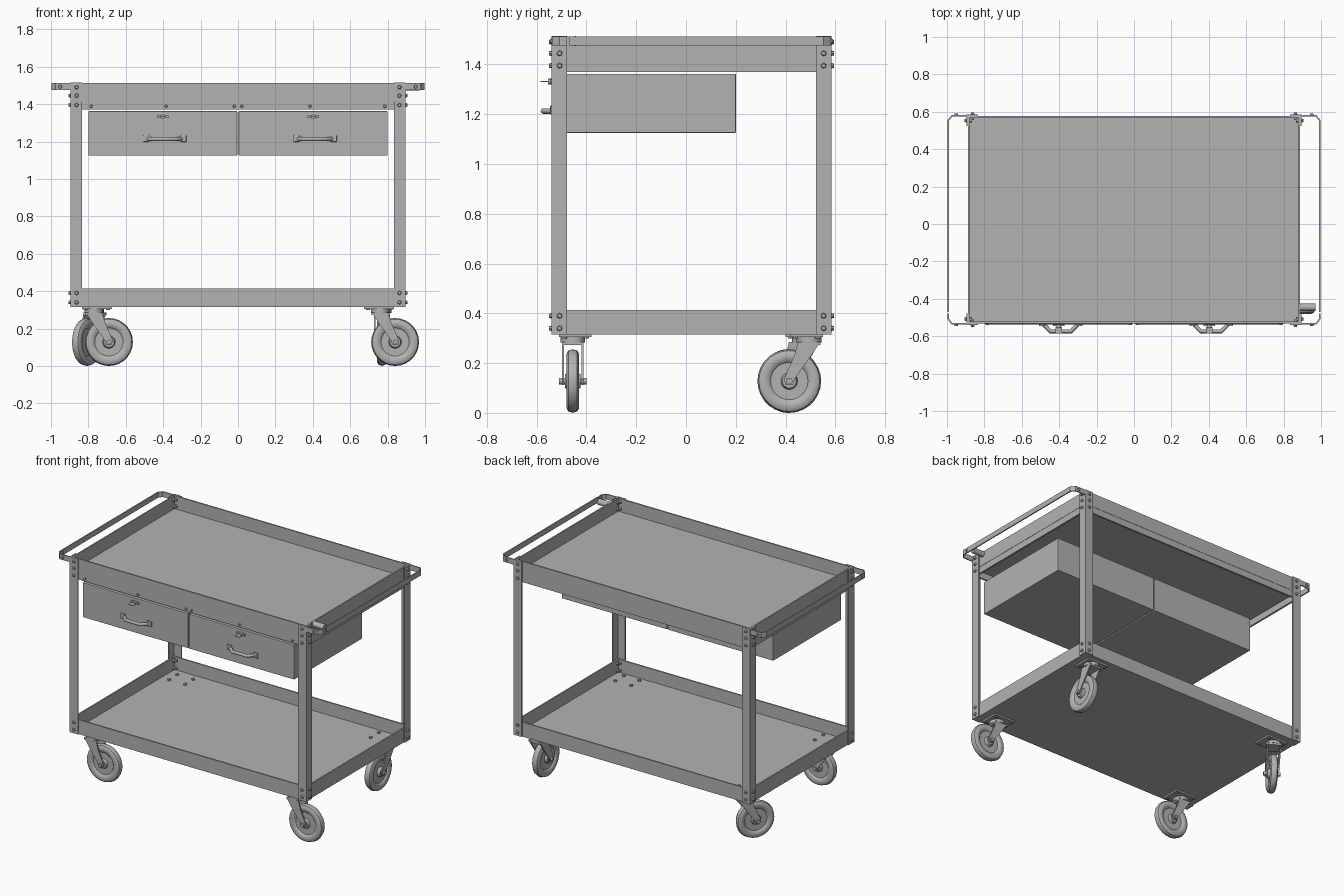
import bpy, bmesh
from math import pi, cos, sin, radians
from mathutils import Matrix, Vector

cube = bpy.data.objects.get("Cube")
if cube:
    bpy.data.objects.remove(cube, do_unlink=True)

steel = bpy.data.materials.new("grey steel")
steel.use_nodes = True
GREY = (0.45, 0.45, 0.45, 1)
steel.diffuse_color = GREY
steel.node_tree.nodes["Principled BSDF"].inputs["Base Color"].default_value = GREY

FRONT, BACK, SIDE = -0.54, 0.585, 0.895
MID = (FRONT + BACK) / 2


def finish(name, bm, smooth=False, bevel=0):
    bmesh.ops.recalc_face_normals(bm, faces=bm.faces)
    mesh = bpy.data.meshes.new(name)
    bm.to_mesh(mesh)
    bm.free()
    mesh.materials.append(steel)
    ob = bpy.data.objects.new(name, mesh)
    bpy.context.collection.objects.link(ob)
    if bevel:
        mod = ob.modifiers.new("Bevel", "BEVEL")
        mod.width, mod.segments = bevel, 2
    if smooth:
        bpy.ops.object.select_all(action="DESELECT")
        ob.select_set(True)
        bpy.context.view_layer.objects.active = ob
        bpy.ops.object.shade_smooth_by_angle(angle=radians(40))
    return ob


def box(bm, lo, hi):
    lo, hi = Vector(lo), Vector(hi)
    size = hi - lo
    m = Matrix.Translation((lo + hi) / 2) @ Matrix.Diagonal((*size, 1))
    bmesh.ops.create_cube(bm, size=1, matrix=m)


def rod(bm, centre, axis, radius, length, sides=12, top=None):
    turn = Vector((0, 0, 1)).rotation_difference(Vector(axis)).to_matrix().to_4x4()
    bmesh.ops.create_cone(bm, cap_ends=True, segments=sides, radius1=radius,
                          radius2=radius if top is None else top, depth=length,
                          matrix=Matrix.Translation(centre) @ turn)


def prism(bm, points, offset):
    """Extrude a closed outline by the offset vector."""
    face = bm.faces.new([bm.verts.new(p) for p in points])
    ext = bmesh.ops.extrude_face_region(bm, geom=[face])["geom"]
    bmesh.ops.translate(bm, vec=offset, verts=[v for v in ext if isinstance(v, bmesh.types.BMVert)])


def tray(name, bottom, floor, top):
    """Sheet metal tray with four walls; the floor may sit above a skirt."""
    bm = bmesh.new()
    x, f, b, t = SIDE - 0.008, FRONT + 0.008, BACK - 0.008, 0.01
    box(bm, (-x, f, floor - t), (x, b, floor))
    for s in (-1, 1):
        box(bm, (s * x, f, bottom), (s * (x - t), b, top))
    box(bm, (-x, f, bottom), (x, f + t, top))
    box(bm, (-x, b - t, bottom), (x, b, top))
    return finish(name, bm)


# Trays
tray("upper_tray", 1.415, 1.425, 1.513)
tray("lower_tray", 0.315, 0.325, 0.413)

# Skirt below the upper tray
bm = bmesh.new()
for s in (-1, 1):
    box(bm, (s * 0.885, FRONT + 0.01, 1.37), (s * 0.872, BACK - 0.01, 1.415))
for y in (FRONT + 0.01, BACK - 0.023):
    box(bm, (-0.885, y, 1.37), (0.885, y + 0.013, 1.415))
finish("tray_skirt", bm)

# Corner angle legs with their bolts
W, T = 0.062, 0.008
for sx, xn in ((-1, "right"), (1, "left")):
    for y, sy, yn in ((FRONT, -1, "front"), (BACK, 1, "back")):
        bm = bmesh.new()
        x = sx * SIDE
        outline = [(0, 0), (W, 0), (W, T), (T, T), (T, W), (0, W)]
        prism(bm, [(x - sx * u, y - sy * v, 0.315) for u, v in outline], (0, 0, 1.2))
        finish(f"{yn}_{xn}_leg", bm)

        bm = bmesh.new()
        for z in (0.34, 0.39, 1.395, 1.445, 1.49):
            rod(bm, (x - sx * 0.032, y, z), (0, sy, 0), 0.014, 0.02, 8, 0.008)
            rod(bm, (x, y - sy * 0.032, z), (sx, 0, 0), 0.014, 0.02, 8, 0.008)
            rod(bm, (x - sx * 0.03, y - sy * 0.02, z), (0, sy, 0), 0.012, 0.02, 6)
            rod(bm, (x - sx * 0.02, y - sy * 0.03, z), (sx, 0, 0), 0.012, 0.02, 6)
        finish(f"{yn}_{xn}_leg_bolts", bm, True)

# Push handles: thin strap with end brackets
for s, n in ((-1, "right"), (1, "left")):
    bm = bmesh.new()
    box(bm, (s * 0.99, FRONT + 0.07, 1.476), (s * 0.998, BACK - 0.05, 1.512))
    for y, d in ((FRONT + 0.002, 1), (BACK - 0.002, -1)):
        end = y + d * 0.06
        points = [(s * 0.88, y), (s * 0.975, y), (s * 0.998, y + d * 0.03), (s * 0.998, end),
                  (s * 0.99, end), (s * 0.99, y + d * 0.033), (s * 0.972, y + d * 0.008),
                  (s * 0.88, y + d * 0.008)]
        prism(bm, [(px, py, 1.476) for px, py in points], (0, 0, 0.036))
        rod(bm, (s * 0.95, y, 1.494), (0, -d, 0), 0.013, 0.016, 8, 0.008)
    finish(f"{n}_push_handle", bm)

bm = bmesh.new()
rod(bm, (0.925, -0.445, 1.494), (1, 0, 0), 0.02, 0.09)
finish("handle_stub", bm, True)

# Drawers with pulls, locks and rail bolts
for s, n in ((-1, "right"), (1, "left")):
    cx = s * 0.402
    bm = bmesh.new()
    box(bm, (cx - 0.398, FRONT + 0.004, 1.125), (cx + 0.398, 0.2, 1.362))
    finish(f"{n}_drawer", bm, bevel=0.003)

    curve = bpy.data.curves.new(f"{n}_drawer_pull", "CURVE")
    curve.dimensions = "3D"
    curve.bevel_depth, curve.bevel_resolution = 0.011, 2
    curve.use_fill_caps = True
    line = curve.splines.new("POLY")
    path = [(-0.09, 0), (-0.075, 0.015), (-0.055, 0.036), (0.055, 0.036), (0.075, 0.015), (0.09, 0)]
    line.points.add(len(path) - 1)
    for p, (u, v) in zip(line.points, path):
        p.co = (cx + 0.01 + u, FRONT + 0.002 - v, 1.213, 1)
    curve.materials.append(steel)
    bpy.context.collection.objects.link(bpy.data.objects.new(f"{n}_drawer_pull", curve))

    bm = bmesh.new()
    for u in (-0.09, 0.11):
        box(bm, (cx + u - 0.016, FRONT - 0.006, 1.198), (cx + u + 0.016, FRONT + 0.006, 1.235))
    finish(f"{n}_pull_feet", bm, bevel=0.004)

    bm = bmesh.new()
    box(bm, (cx - 0.03, FRONT - 0.006, 1.325), (cx + 0.03, FRONT + 0.006, 1.34))
    rod(bm, (cx, FRONT, 1.332), (0, -1, 0), 0.012, 0.03)
    box(bm, (cx - 0.018, FRONT - 0.045, 1.33), (cx + 0.018, FRONT - 0.012, 1.334))
    finish(f"{n}_drawer_lock", bm)

    bm = bmesh.new()
    for u in (0.02, 0.385, 0.785):
        rod(bm, (s * u, FRONT + 0.008, 1.388), (0, -1, 0), 0.01, 0.016, 8, 0.006)
    finish(f"{n}_rail_bolts", bm, True)


# Swivel casters
def caster(name, x, y, degrees):
    place = Matrix.Translation((x, y, 0)) @ Matrix.Rotation(radians(degrees), 4, "Z")
    off, hub_z, r = 0.08, 0.128, 0.128

    # Wheel: lathed half section, axis along local y
    bm = bmesh.new()
    half = [(0, 0.032), (0.028, 0.032), (0.034, 0.013), (0.075, 0.013), (0.085, 0.023),
            (0.108, 0.026), (0.122, 0.018), (r, 0)]
    section = half + [(u, -w) for u, w in reversed(half[:-1])]
    verts = [bm.verts.new((u, w, 0)) for u, w in section]
    edges = [bm.edges.new(pair) for pair in zip(verts, verts[1:])]
    bmesh.ops.spin(bm, geom=verts + edges, cent=(0, 0, 0), axis=(0, 1, 0),
                   angle=2 * pi, steps=28, use_duplicate=False)
    bmesh.ops.remove_doubles(bm, verts=bm.verts, dist=0.0001)
    bm.transform(place @ Matrix.Translation((off, 0, hub_z)))
    finish(f"{name}_wheel", bm, True)

    # Fork: crown, two tapered cheeks and axle
    bm = bmesh.new()
    cheek = [(-0.045, 0.285), (0.045, 0.285), (0.06, 0.23), (off + 0.022, 0.135),
             (off + 0.014, 0.112), (off - 0.014, 0.112), (off - 0.024, 0.14), (-0.005, 0.225)]
    for s in (-1, 1):
        prism(bm, [(u, s * 0.036, w) for u, w in cheek], (0, s * 0.008, 0))
    box(bm, (-0.045, -0.044, 0.272), (0.045, 0.044, 0.285))
    rod(bm, (0, 0, 0.294), (0, 0, 1), 0.05, 0.022, 20)
    rod(bm, (off, 0, hub_z), (0, 1, 0), 0.013, 0.11, 10)
    bm.transform(place)
    finish(f"{name}_fork", bm, True)

    # Mounting plate and its bolts through the lower tray
    sx, sy = (1 if x > 0 else -1), (1 if y > 0 else -1)
    px, py = sx * 0.755, y - sy * 0.01
    bm = bmesh.new()
    box(bm, (px - 0.08, py - 0.065, 0.304), (px + 0.08, py + 0.065, 0.315))
    for u in (-0.06, 0.06):
        for v in (-0.045, 0.045):
            rod(bm, (px + u, py + v, 0.317), (0, 0, 1), 0.011, 0.036, 8)
    finish(f"{name}_plate", bm)


caster("front_right_caster", -0.77, -0.455, 0)
caster("front_left_caster", 0.76, -0.455, 0)
caster("back_left_caster", 0.77, 0.495, -90)
caster("back_right_caster", -0.765, 0.475, 238)
